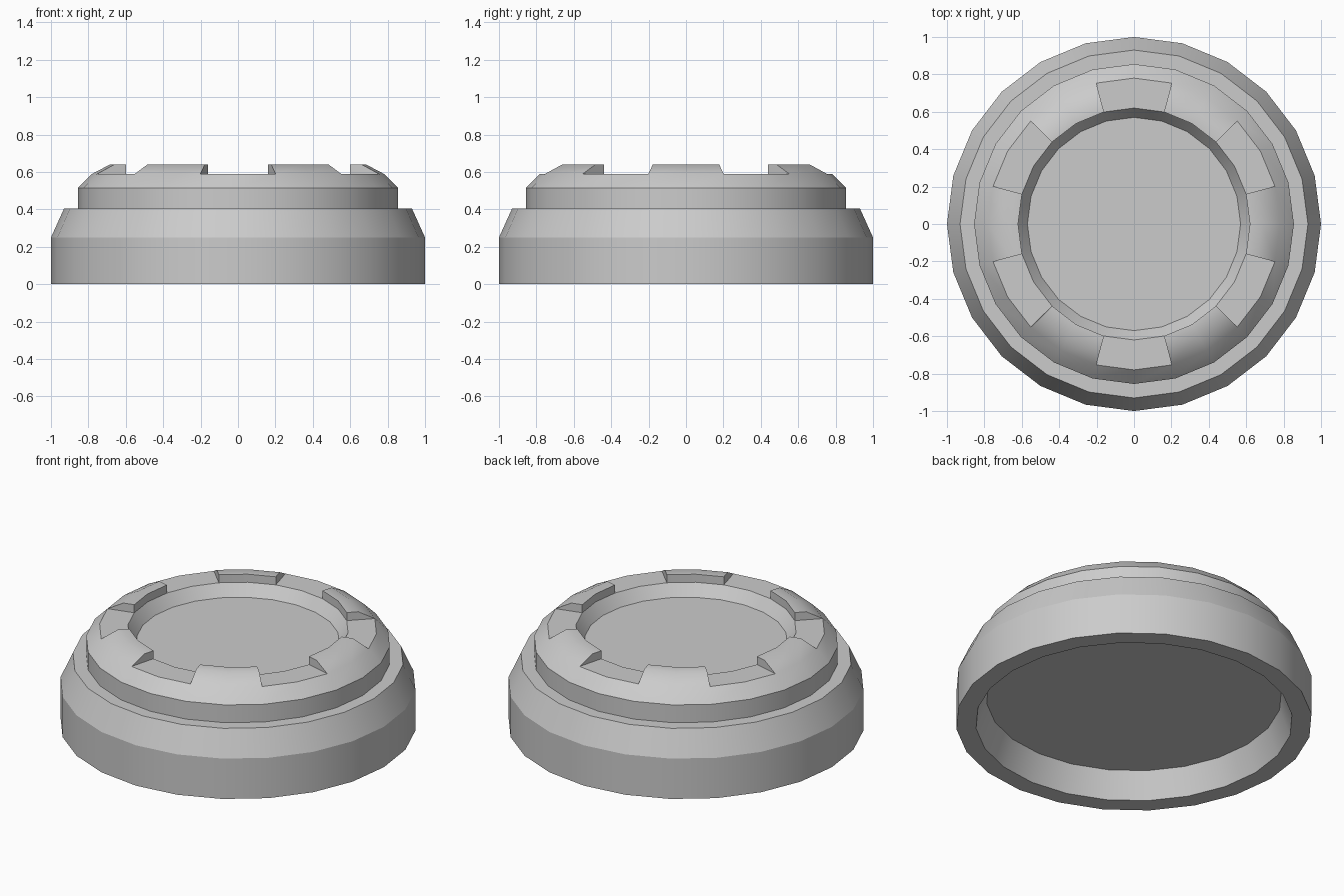
import bpy
import bmesh
from math import sin, cos, pi

if "Cube" in bpy.data.objects:
    bpy.data.objects.remove(bpy.data.objects["Cube"], do_unlink=True)

SIDES = 24
RIM_Z = 0.25
NOTCH_Z = 0.59

# Profiles as (radius, height), from the hollow underside up to the dish
lower = [(0.83, 0.16), (0.89, 0), (1, 0), (1, RIM_Z), (0.93, 0.405),
         (0.855, 0.405), (0.855, 0.515), (0.78, NOTCH_Z)]
tooth = [(0.78, NOTCH_Z), (0.685, 0.64), (0.62, 0.64), (0.62, NOTCH_Z)]
dish = [(0.62, NOTCH_Z), (0.57, 0.52)]

bm = bmesh.new()


def spoke(profile, i):
    """Vertices of a profile placed on spoke i."""
    a = 2 * pi * i / SIDES
    return [bm.verts.new((r * cos(a), r * sin(a), z)) for r, z in profile]


def is_tooth(i):
    return (i + 1) % 4 < 2


# Lathe the wall, with teeth on two of every four segments
for i in range(SIDES):
    profile = lower + (tooth[1:-1] if is_tooth(i) else []) + dish
    a, b = spoke(profile, i), spoke(profile, i + 1)
    for j in range(len(profile) - 1):
        bm.faces.new((a[j], b[j], b[j + 1], a[j + 1]))
    # Side wall where a tooth meets a notch
    if is_tooth(i) != is_tooth(i - 1):
        bm.faces.new(spoke(tooth, i))

# Dish floor and underside panel
for r, z in (dish[-1], lower[0]):
    bm.faces.new([spoke([(r, z)], i)[0] for i in range(SIDES)])

bmesh.ops.remove_doubles(bm, verts=bm.verts, dist=0.0005)
bmesh.ops.recalc_face_normals(bm, faces=bm.faces)

# Smooth around the ring, crisp at corners and at the rim shoulder
for f in bm.faces:
    f.smooth = True
for e in bm.edges:
    on_rim = all(abs(v.co.z - RIM_Z) < 0.001 for v in e.verts)
    e.smooth = not on_rim and e.calc_face_angle(pi) < 0.56

mesh = bpy.data.meshes.new("round_cap")
bm.to_mesh(mesh)
bm.free()
cap = bpy.data.objects.new("round_cap", mesh)
bpy.context.collection.objects.link(cap)

# Plain grey
grey = bpy.data.materials.new("light_grey")
grey.use_nodes = True
colour = (0.6, 0.6, 0.6, 1)
grey.diffuse_color = colour
grey.node_tree.nodes["Principled BSDF"].inputs["Base Color"].default_value = colour
mesh.materials.append(grey)
